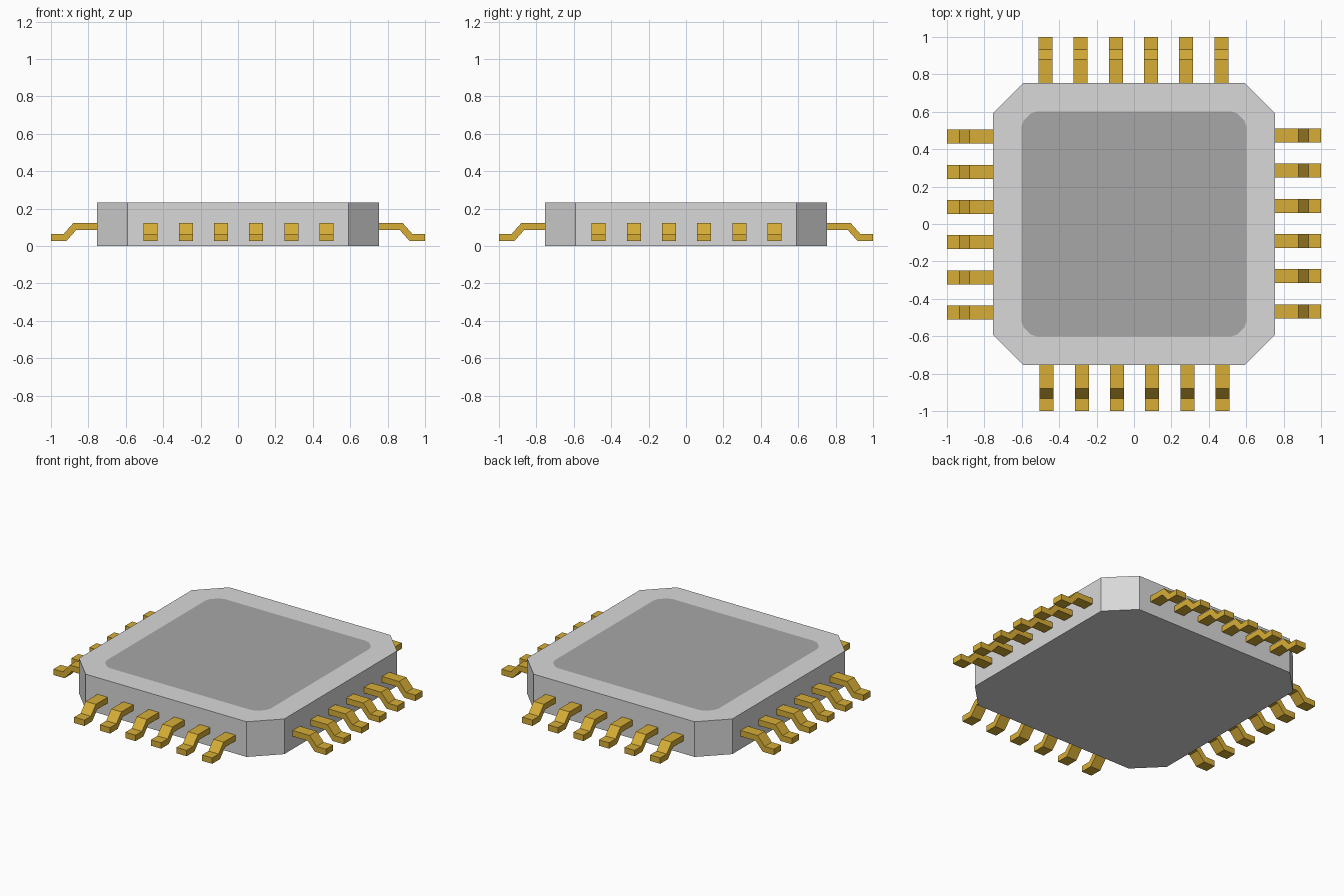
import bpy
import bmesh
import math

if "Cube" in bpy.data.objects:
    bpy.data.objects.remove(bpy.data.objects["Cube"])


def material(name, color):
    m = bpy.data.materials.new(name)
    m.diffuse_color = (*color, 1)
    m.use_nodes = True
    m.node_tree.nodes["Principled BSDF"].inputs["Base Color"].default_value = m.diffuse_color
    return m


CASE = material("light grey case", (0.69, 0.69, 0.69))
LID = material("mid grey lid", (0.39, 0.39, 0.39))
GOLD = material("gold", (0.68, 0.42, 0.038))


def make_object(name, bm, mats):
    bmesh.ops.recalc_face_normals(bm, faces=bm.faces[:])
    mesh = bpy.data.meshes.new(name)
    bm.to_mesh(mesh)
    bm.free()
    for m in mats:
        mesh.materials.append(m)
    ob = bpy.data.objects.new(name, mesh)
    bpy.context.collection.objects.link(ob)
    return ob


def corner_loop(bm, corner, z):
    """Repeat one corner's points around four quarter turns."""
    rows = []
    for k in range(4):
        c, s = (1, 0, -1, 0)[k], (0, 1, 0, -1)[k]
        rows.append([bm.verts.new((x * c - y * s, x * s + y * c, z)) for x, y in corner])
    return rows


# Chip case: chamfered block with the flush lid cut into its top face
H = 0.234
outer = [(0.755, 0.592), (0.592, 0.755)]
inner = [(0.602, 0.52), (0.59, 0.553), (0.553, 0.59), (0.52, 0.602)]
bm = bmesh.new()
low = corner_loop(bm, outer, 0)
top = corner_loop(bm, outer, H)
lid = corner_loop(bm, inner, H)
flat_low, flat_top = sum(low, []), sum(top, [])
bm.faces.new(flat_low[::-1])
for i in range(8):
    j = (i + 1) % 8
    bm.faces.new((flat_low[i], flat_low[j], flat_top[j], flat_top[i]))
for k in range(4):
    n = (k + 1) % 4
    bm.faces.new(top[k] + lid[k][::-1])
    bm.faces.new((top[k][1], top[n][0], lid[n][0], lid[k][3]))
bm.faces.new(sum(lid, [])).material_index = 1
make_object("chip_case", bm, [CASE, LID])

# Gull-wing pins: one bent profile, extruded, six along each side
profile = [(0.745, 0.124), (0.88, 0.124), (0.932, 0.065), (1.0, 0.065),
           (1.0, 0.026), (0.918, 0.026), (0.866, 0.085), (0.745, 0.085)]
W = 0.075
bm = bmesh.new()
face = bm.faces.new([bm.verts.new((x, -W / 2, z)) for x, z in profile])
ext = bmesh.ops.extrude_face_region(bm, geom=[face])
bmesh.ops.translate(bm, vec=(0, W, 0),
                    verts=[g for g in ext["geom"] if isinstance(g, bmesh.types.BMVert)])
pin_mesh = make_object("pin_right_1", bm, [GOLD])

for k, side in enumerate(("right", "back", "left", "front")):
    a = k * math.pi / 2
    for i in range(6):
        t = (i - 2.5) * 0.188 + 0.003
        if k == 0 and i == 0:
            pin = pin_mesh
        else:
            pin = bpy.data.objects.new(f"pin_{side}_{i + 1}", pin_mesh.data)
            bpy.context.collection.objects.link(pin)
        pin.location = (-t * math.sin(a), t * math.cos(a), 0)
        pin.rotation_euler.z = a
